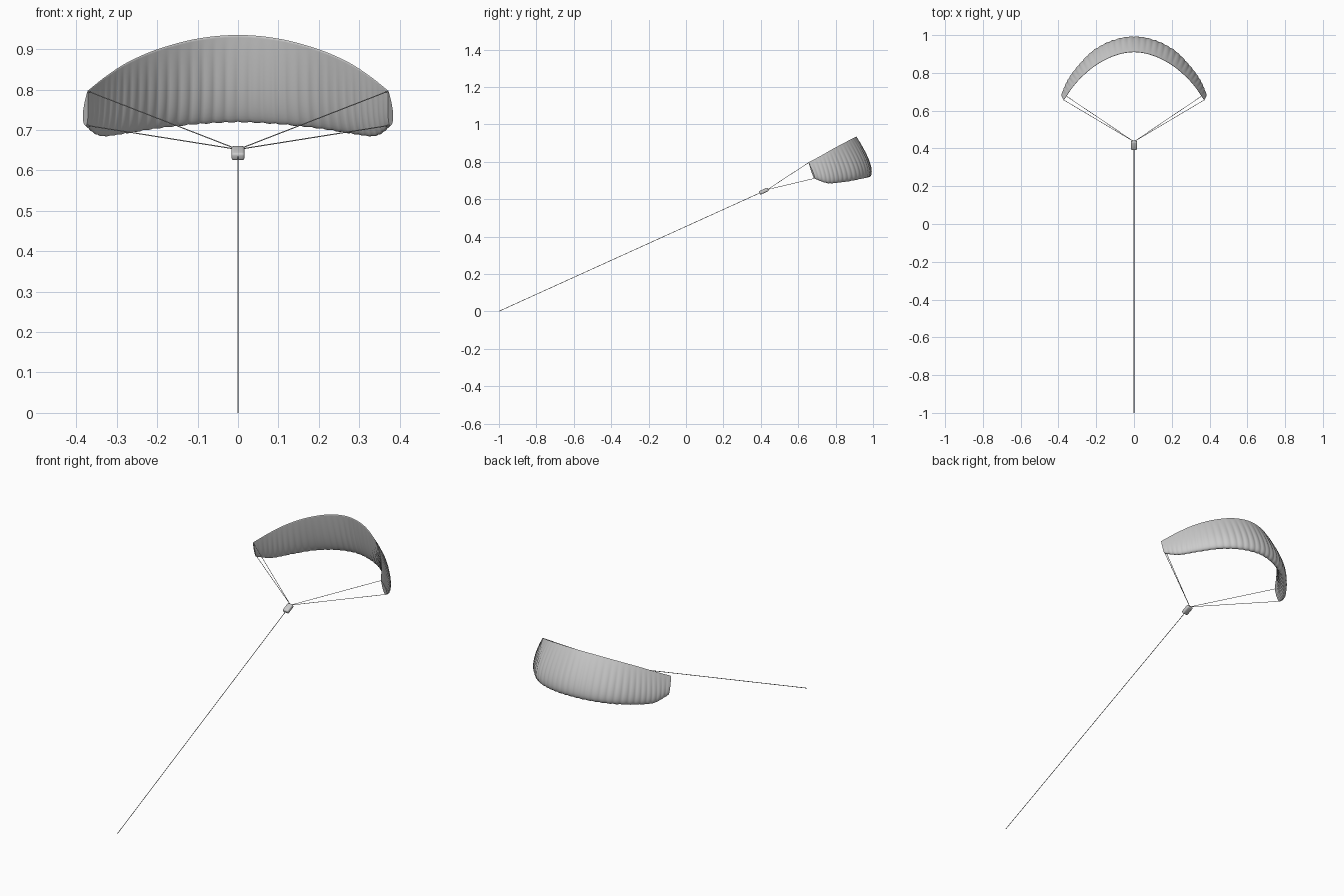
import bpy, bmesh, math
from mathutils import Vector, Matrix

if "Cube" in bpy.data.objects:
    bpy.data.objects.remove(bpy.data.objects["Cube"])

CELLS, SUB, PROF = 34, 6, 20

# Right-half span stations, centre to tip: trailing edge and nose line
TE = [(0, .910, .935), (.10, .892, .926), (.195, .845, .901), (.27, .785, .869),
      (.325, .724, .834), (.372, .655, .797)]
LE = [(0, .979, .721), (.105, .961, .716), (.205, .910, .705), (.285, .831, .692),
      (.341, .757, .687), (.377, .686, .711)]


def mirror_x(p):
    return (-p[0], p[1], p[2])


def spline(half, t):
    """Catmull-Rom through the mirrored stations, t in -1..1."""
    pts = [Vector(mirror_x(p)) for p in reversed(half[1:])] + [Vector(p) for p in half]
    pts = [2 * pts[0] - pts[1]] + pts + [2 * pts[-1] - pts[-2]]
    segs = len(pts) - 3
    f = min(max((t + 1) / 2 * segs, 0), segs)
    i = min(int(f), segs - 1)
    u = f - i
    a, b, c, d = pts[i:i + 4]
    return 0.5 * (2 * b + (c - a) * u + (2 * a - 5 * b + 4 * c - d) * u * u
                  + (3 * b - a - 3 * c + d) * u ** 3)


def thickness(u):
    return 10 * (.2969 * math.sqrt(u) - .126 * u - .3516 * u ** 2
                 + .2843 * u ** 3 - .1036 * u ** 4)


def finish(bm, name, angle):
    bmesh.ops.recalc_face_normals(bm, faces=bm.faces)
    me = bpy.data.meshes.new(name)
    bm.to_mesh(me)
    bm.free()
    ob = bpy.data.objects.new(name, me)
    bpy.context.collection.objects.link(ob)
    bpy.ops.object.select_all(action='DESELECT')
    ob.select_set(True)
    bpy.context.view_layer.objects.active = ob
    bpy.ops.object.shade_smooth_by_angle(angle=math.radians(angle))
    return ob


def line(name, a, b, r):
    a, b = Vector(a), Vector(b)
    bm = bmesh.new()
    rot = (b - a).to_track_quat('Z', 'Y').to_matrix().to_4x4()
    bmesh.ops.create_cone(bm, cap_ends=True, segments=8, radius1=r, radius2=r,
                          depth=(b - a).length,
                          matrix=Matrix.Translation((a + b) / 2) @ rot)
    return finish(bm, name, 50)


# Canopy: airfoil sections lofted along the arc, bulging between ribs
bm = bmesh.new()
loop = [(0.5 + 0.5 * math.cos(math.pi * k / PROF), 1) for k in range(PROF + 1)]
loop += [(u, -1) for u, _ in reversed(loop[1:-1])]
rings = []
n = CELLS * SUB
for i in range(n + 1):
    t = 2 * i / n - 1
    te, le = spline(TE, t), spline(LE, t)
    t0, t1 = max(t - .01, -1), min(t + .01, 1)
    tangent = (spline(TE, t1) + spline(LE, t1) - spline(TE, t0) - spline(LE, t0))
    chord = te - le
    normal = chord.cross(tangent).normalized()
    if normal.dot(te - Vector((0, .45, .6))) < 0:
        normal.negate()
    puff = abs(math.sin(math.pi * i / SUB))
    ring = []
    for u, side in loop:
        amount = (.105 if side > 0 else .05) + .016 * puff
        p = le + chord * (u - .012 * puff * (1 - u) ** 4)
        p += normal * side * chord.length * (amount * thickness(u) + .004)
        ring.append(bm.verts.new(p))
    rings.append(ring)
m = len(loop)
for a, b in zip(rings, rings[1:]):
    for j in range(m):
        bm.faces.new((a[j], a[(j + 1) % m], b[(j + 1) % m], b[j]))
bm.faces.new(rings[0])
bm.faces.new(rings[-1])
finish(bm, "canopy", 50)

# Control pod, tilted along the tether
bm = bmesh.new()
tilt = Matrix.Rotation(math.atan2(.64, 1.4), 4, 'X')
bmesh.ops.create_cube(bm, size=1, matrix=Matrix.Translation((0, .416, .643)) @ tilt
                      @ Matrix.Diagonal((.032, .05, .02, 1)))
bmesh.ops.bevel(bm, geom=bm.edges[:], offset=.006, segments=3, profile=.5,
                affect='EDGES')
finish(bm, "control_pod", 50)

# Main tether and the four bridle lines
line("tether", (0, -1, 0.001), (0, .40, .636), .0015)
for label, s in (("right", 1), ("left", -1)):
    line("rear_bridle_" + label, (0, .436, .652), (s * .371, .656, .796), .0013)
    line("front_bridle_" + label, (0, .436, .652), (s * .377, .690, .712), .0013)
